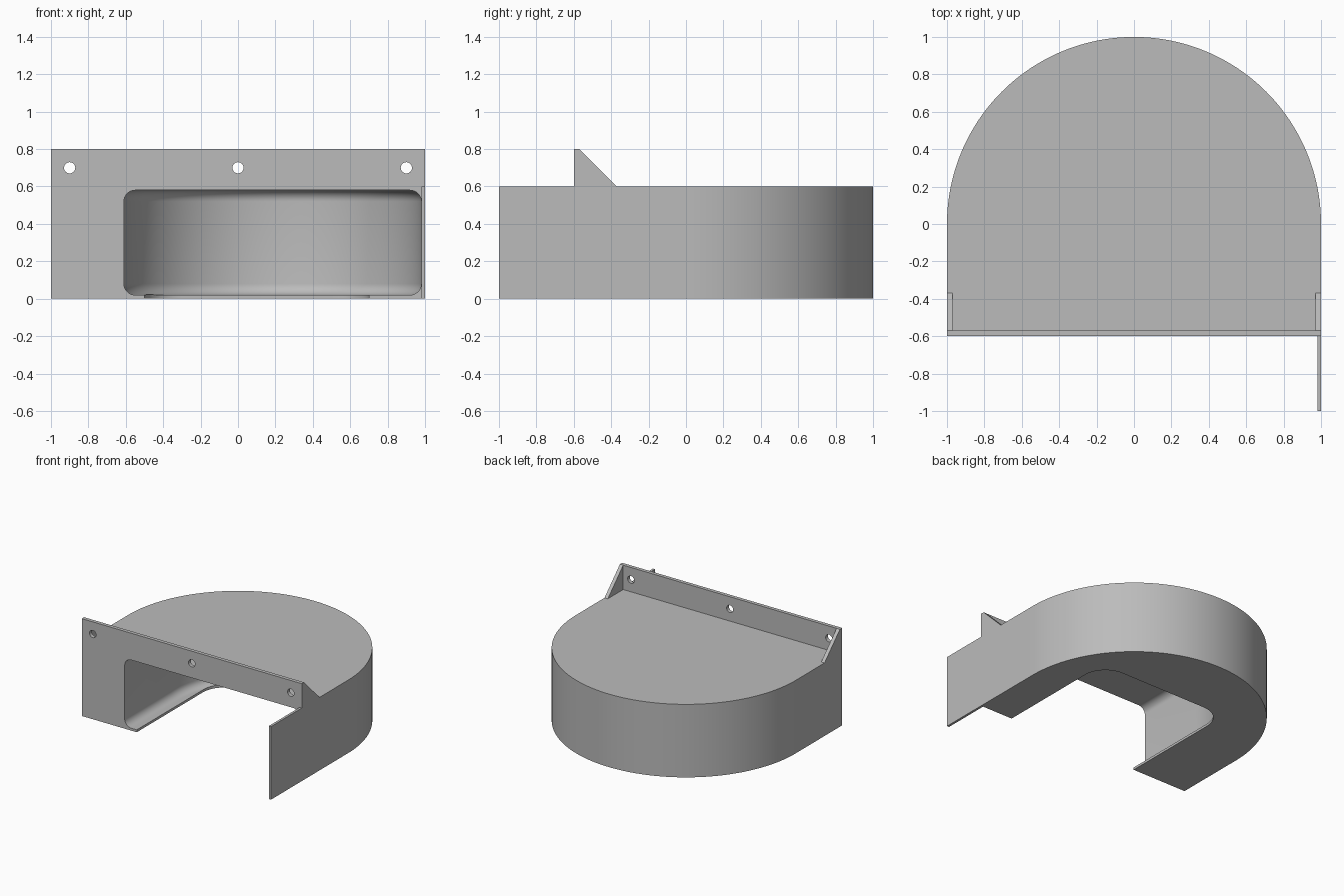
import bpy, bmesh, math
from mathutils import Vector

if "Cube" in bpy.data.objects:
    bpy.data.objects.remove(bpy.data.objects["Cube"])

grey = bpy.data.materials.new("plain_grey")
grey.use_nodes = True
grey.diffuse_color = (0.5, 0.5, 0.5, 1)
grey.node_tree.nodes["Principled BSDF"].inputs["Base Color"].default_value = (0.5, 0.5, 0.5, 1)


def prism(name, outline, direction, rim=0.0):
    """Extrude a closed 3D outline; optionally round both of its rims."""
    bm = bmesh.new()
    base = bm.faces.new([bm.verts.new(p) for p in outline])
    extruded = bmesh.ops.extrude_face_region(bm, geom=[base])["geom"]
    bmesh.ops.translate(bm, vec=Vector(direction),
                        verts=[v for v in extruded if isinstance(v, bmesh.types.BMVert)])
    bmesh.ops.recalc_face_normals(bm, faces=bm.faces)
    if rim:
        edges = [e for e in bm.edges if abs(e.verts[0].co.z - e.verts[1].co.z) < 1e-5]
        bmesh.ops.bevel(bm, geom=edges, offset=rim, segments=8, profile=0.5, affect='EDGES')
    mesh = bpy.data.meshes.new(name)
    bm.to_mesh(mesh)
    bm.free()
    mesh.materials.append(grey)
    obj = bpy.data.objects.new(name, mesh)
    bpy.context.collection.objects.link(obj)
    return obj


def box(name, x0, x1, y0, y1, z0, z1):
    return prism(name, [(x0, y0, z0), (x1, y0, z0), (x1, y1, z0), (x0, y1, z0)], (0, 0, z1 - z0))


def arc(cx, cy, r, start, end, steps, z):
    angles = [math.radians(start + (end - start) * i / steps) for i in range(steps + 1)]
    return [(cx + r * math.cos(a), cy + r * math.sin(a), z) for a in angles]


def combine(target, other, operation):
    mod = target.modifiers.new(operation, 'BOOLEAN')
    mod.operation = operation
    mod.solver = 'EXACT'
    mod.object = other
    bpy.context.view_layer.objects.active = target
    bpy.ops.object.modifier_apply(modifier=mod.name)
    bpy.data.objects.remove(other)


# Round-backed housing
housing = prism("housing", [(-1, -0.6, 0), (1, -0.6, 0)] + arc(0, 0, 1, 0, 180, 96, 0), (0, 0, 0.6))

# Mounting flange, its gussets and the long side panel
combine(housing, box("flange", -1, 1, -0.6, -0.57, 0.5, 0.8), 'UNION')
for x in (-1, 0.97):
    side = [(x, -0.6, 0.5), (x, -0.37, 0.5), (x, -0.37, 0.6), (x, -0.57, 0.8), (x, -0.6, 0.8)]
    combine(housing, prism("gusset", side, (0.03, 0, 0)), 'UNION')
combine(housing, box("side_panel", 0.98, 1, -1, -0.5, 0, 0.6), 'UNION')

# Hollow chamber with softened rims, open to the front
chamber = [(-0.61, -0.9, 0.02), (0.98, -0.9, 0.02)] + arc(0.185, 0, 0.795, 0, 180, 64, 0.02)
combine(housing, prism("chamber", chamber, (0, 0, 0.56), rim=0.06), 'DIFFERENCE')

# Slot through the floor with rounded inner corners
slot = ([(-0.5, -0.8, -0.1), (0.7, -0.8, -0.1)]
        + arc(0.5, 0.26, 0.2, 0, 90, 12, -0.1) + arc(-0.3, 0.26, 0.2, 90, 180, 12, -0.1))
combine(housing, prism("floor_slot", slot, (0, 0, 0.2)), 'DIFFERENCE')

# Screw holes in the flange
for x in (-0.9, 0, 0.9):
    ring = [(px, -0.7, pz) for px, pz, _ in arc(x, 0.7, 0.03, 0, 345, 23, 0)]
    combine(housing, prism("screw_hole", ring, (0, 0.2, 0)), 'DIFFERENCE')

# Smooth curved walls, crisp edges
bpy.ops.object.select_all(action='DESELECT')
housing.select_set(True)
bpy.context.view_layer.objects.active = housing
bpy.ops.object.shade_smooth_by_angle(angle=math.radians(30))
